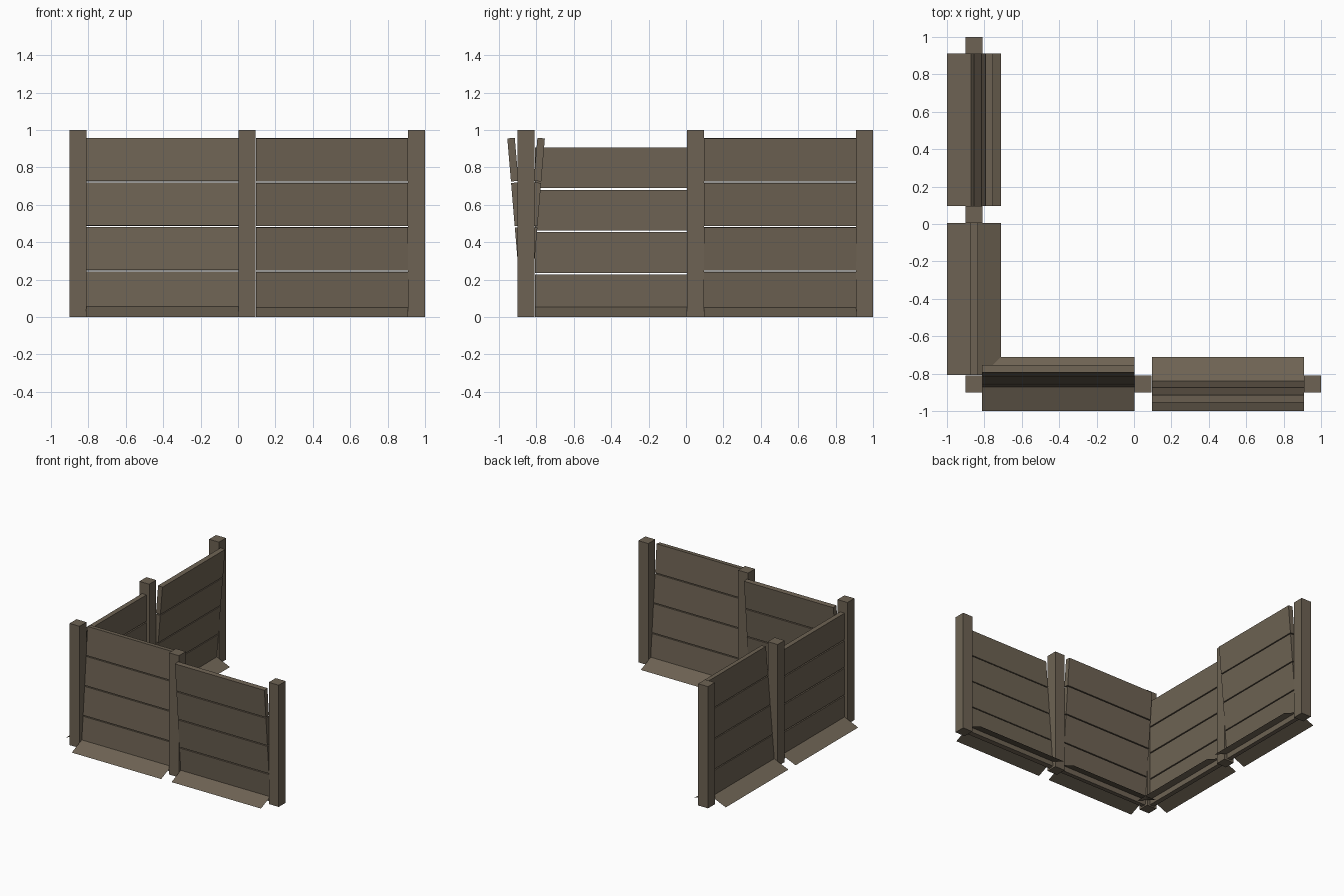
import bpy, math
from mathutils import Matrix

if "Cube" in bpy.data.objects:
    bpy.data.objects.remove(bpy.data.objects["Cube"])

wood = bpy.data.materials.new("weathered wood")
wood.diffuse_color = (0.155, 0.124, 0.087, 1)
wood.use_nodes = True
wood.node_tree.nodes["Principled BSDF"].inputs["Base Color"].default_value = wood.diffuse_color

LINE = -0.855       # centre line of both fence runs
LENGTH = 0.813      # panel length between posts
LEAN = math.radians(4.8)


def make(name, verts, faces, matrix=Matrix()):
    mesh = bpy.data.meshes.new(name)
    mesh.from_pydata([matrix @ Matrix.Translation(v).translation for v in verts], [], faces)
    mesh.materials.append(wood)
    obj = bpy.data.objects.new(name, mesh)
    bpy.context.collection.objects.link(obj)
    return obj


def box(name, lo, hi, matrix=Matrix()):
    verts = [(x, y, z) for x in (lo[0], hi[0]) for y in (lo[1], hi[1]) for z in (lo[2], hi[2])]
    faces = [(0, 1, 3, 2), (4, 6, 7, 5), (0, 4, 5, 1), (2, 3, 7, 6), (0, 2, 6, 4), (1, 5, 7, 3)]
    return make(name, verts, faces, matrix)


def panel(name, place, lean, start, pitch, height):
    # four stacked planks, leaning about their base line
    tilt = place @ Matrix.Rotation(lean, 4, 'X')
    half = LENGTH / 2
    for i in range(4):
        z = start + i * pitch
        box(f"{name}_plank_{i + 1}", (-half, -0.02, z), (half, 0.02, z + height), tilt)
    # thin sloping skirt on both sides of the base
    verts = [(x, y, z) for x in (-half, half) for y, z in ((-0.144, 0), (0, 0.062), (0.144, 0))]
    make(f"{name}_skirt", verts, [(0, 3, 4, 1), (1, 4, 5, 2)], place)


# square posts along the two runs
for i, (x, y) in enumerate([(LINE, LINE), (0.048, LINE), (0.955, LINE),
                            (LINE, 0.05), (LINE, 0.955)]):
    box(f"post_{i + 1}", (x - 0.045, y - 0.045, 0), (x + 0.045, y + 0.045, 1.0))

# front run: one panel leans back, the other forward
panel("front_left", Matrix.Translation((-0.405, LINE, 0)), -LEAN, 0.012, 0.239, 0.231)
panel("front_right", Matrix.Translation((0.502, LINE, 0)), LEAN, 0.012, 0.239, 0.231)

# side run: upright panel, then one leaning inward
turn = Matrix.Rotation(math.radians(90), 4, 'Z')
panel("side_near", Matrix.Translation((LINE, -0.402, 0)) @ turn, 0, 0.01, 0.2265, 0.217)
panel("side_far", Matrix.Translation((LINE, 0.504, 0)) @ turn, LEAN, 0.012, 0.239, 0.231)
